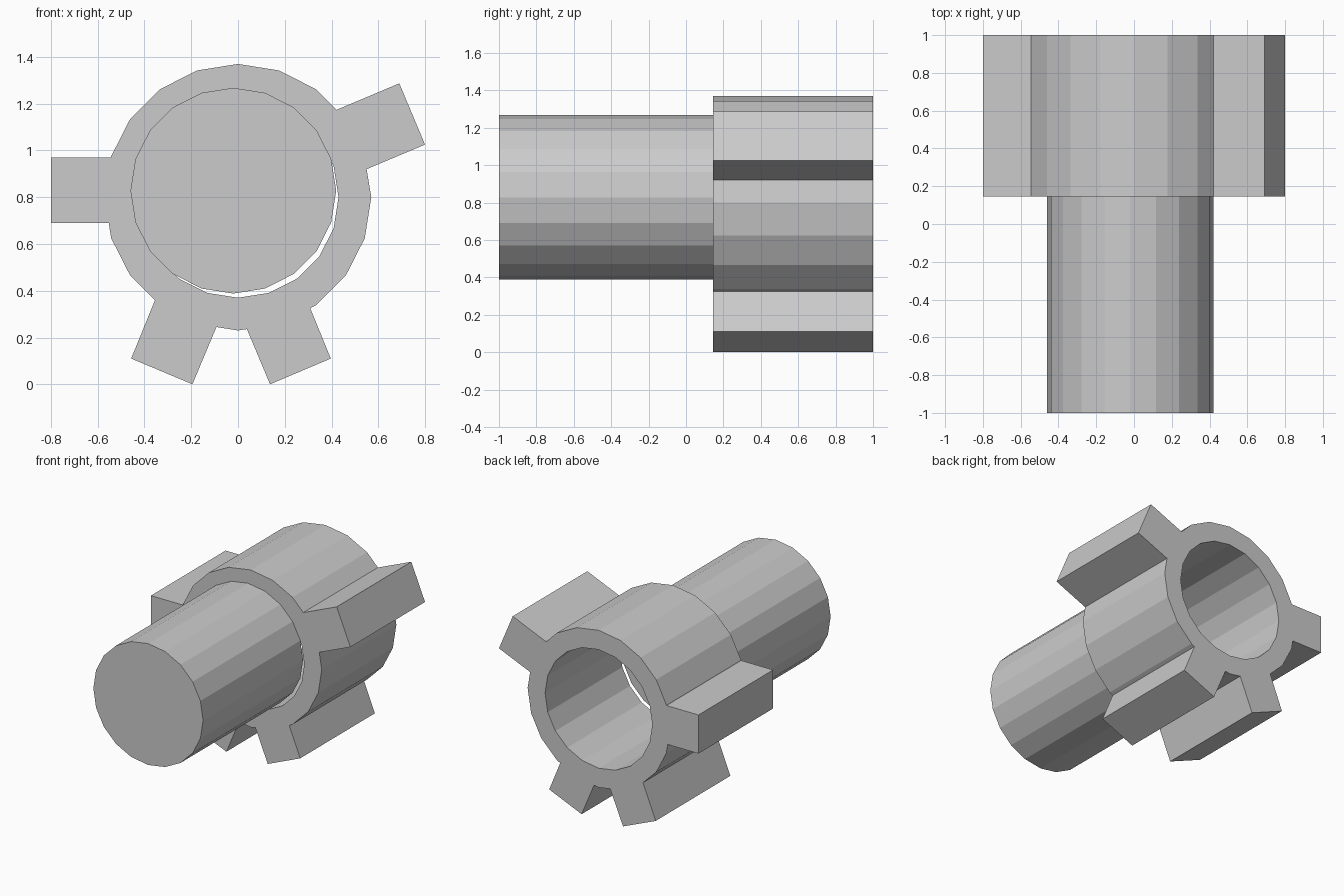
import bpy
import math

if "Cube" in bpy.data.objects:
    bpy.data.objects.remove(bpy.data.objects["Cube"])

SIDES = 20
Y_JOINT = 0.145          # plane where the plug meets the collar


def circle(r, cx=0.0, cz=0.8):
    return [(cx + r * math.cos(2 * math.pi * i / SIDES),
             cz + r * math.sin(2 * math.pi * i / SIDES)) for i in range(SIDES)]


def extrude_profile(name, loops, y0, y1):
    """Extrude closed XZ loops (outer outline plus holes) from y0 to y1."""
    curve = bpy.data.curves.new(name, 'CURVE')
    curve.dimensions = '2D'
    curve.fill_mode = 'BOTH'
    curve.extrude = (y1 - y0) / 2
    for loop in loops:
        spline = curve.splines.new('POLY')
        spline.points.add(len(loop) - 1)
        for p, (x, z) in zip(spline.points, loop):
            p.co = (x, z, 0, 1)
        spline.use_cyclic_u = True
    obj = bpy.data.objects.new(name, curve)
    bpy.context.collection.objects.link(obj)
    obj.location.y = (y0 + y1) / 2
    obj.rotation_euler.x = math.pi / 2
    bpy.ops.object.select_all(action='DESELECT')
    obj.select_set(True)
    bpy.context.view_layer.objects.active = obj
    bpy.ops.object.convert(target='MESH')
    obj = bpy.context.object
    # weld the caps to the walls and keep the faces flat
    bpy.ops.object.mode_set(mode='EDIT')
    bpy.ops.mesh.select_all(action='SELECT')
    bpy.ops.mesh.remove_doubles(threshold=0.0005)
    bpy.ops.mesh.normals_make_consistent(inside=False)
    bpy.ops.object.mode_set(mode='OBJECT')
    bpy.ops.object.shade_flat()
    return obj


# Collar: ring outline with four square lugs replacing some ring corners
lugs = {
    1: [(0.55, 0.92), (0.80, 1.025), (0.69, 1.287), (0.422, 1.174)],
    10: [(-0.544, 0.97), (-0.80, 0.97), (-0.80, 0.69), (-0.553, 0.69)],
    13: [(-0.355, 0.36), (-0.457, 0.11), (-0.195, 0.0), (-0.092, 0.245)],
    16: [(0.038, 0.236), (0.137, 0.0), (0.397, 0.11), (0.309, 0.325)],
}
outline = []
for i, corner in enumerate(circle(0.57)):
    if i in lugs:
        outline += lugs[i]
    elif i not in (2, 14):
        outline.append(corner)
extrude_profile("lugged_collar", [outline, circle(0.43)], Y_JOINT, 1.0)

# Plug: solid cylinder set slightly off the collar's centre
extrude_profile("plug_cylinder", [circle(0.44, -0.02, 0.828)], -1.0, Y_JOINT)
